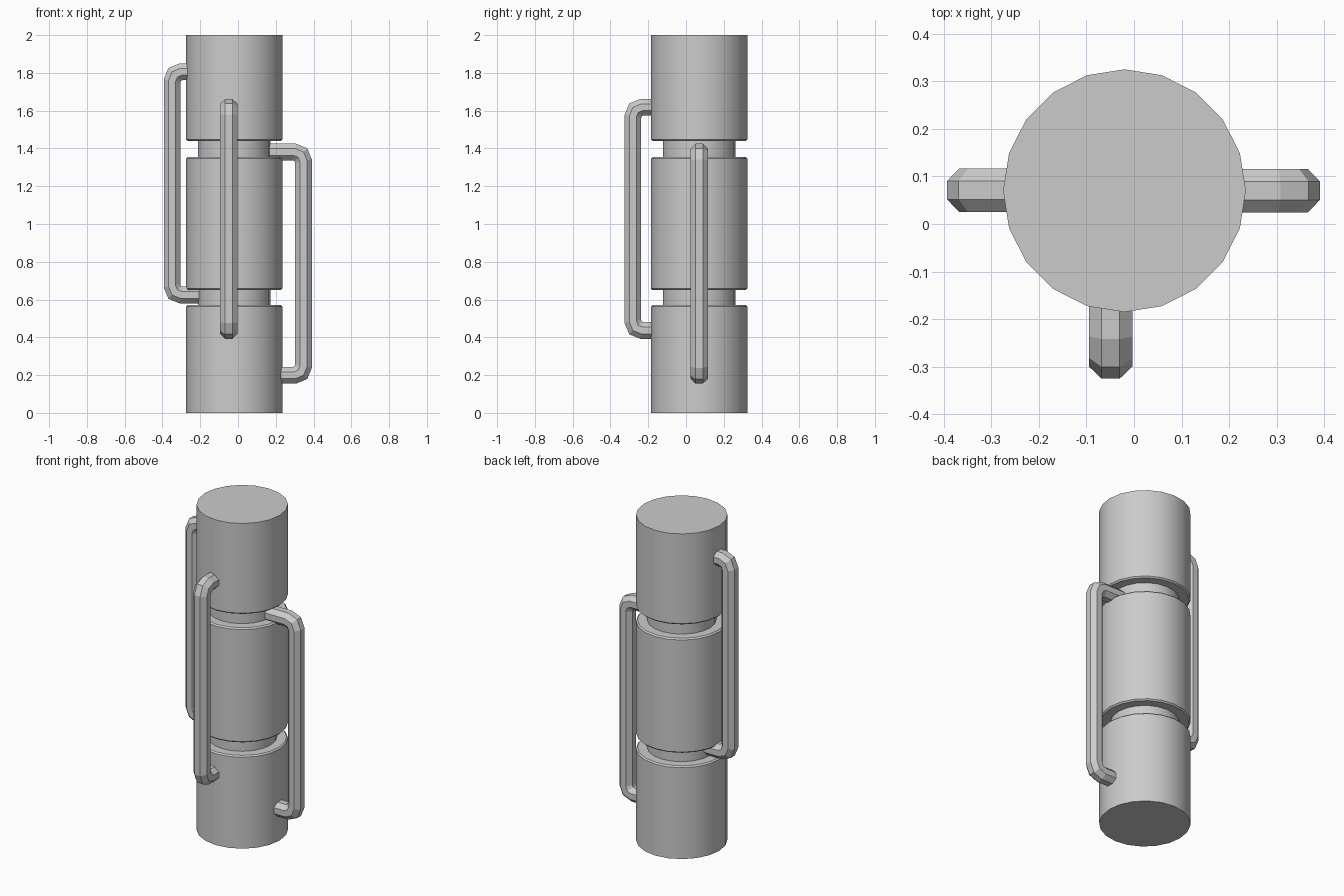
import bpy, bmesh
from math import sin, cos, pi
from mathutils import Vector

if "Cube" in bpy.data.objects:
    bpy.data.objects.remove(bpy.data.objects["Cube"])


def finish(name, bm):
    bmesh.ops.recalc_face_normals(bm, faces=bm.faces)
    me = bpy.data.meshes.new(name)
    bm.to_mesh(me)
    bm.free()
    return me


def add(name, me, loc, rot=0.0):
    ob = bpy.data.objects.new(name, me)
    bpy.context.collection.objects.link(ob)
    ob.location = loc
    ob.rotation_euler = (0, 0, rot)
    return ob


def bridge(bm, rings):
    n = len(rings[0])
    for a, b in zip(rings, rings[1:]):
        for i in range(n):
            bm.faces.new((a[i], a[(i + 1) % n], b[(i + 1) % n], b[i]))
    bm.faces.new(rings[0])
    bm.faces.new(rings[-1])


# Column: turned 20-sided profile with two chamfered grooves
R, G, C = 0.255, 0.193, 0.008
profile = [(R, 0)]
for lo, hi in ((0.57, 0.65), (1.355, 1.44)):
    profile += [(R, lo - C), (R - C, lo), (G, lo),
                (G, hi), (R - C, hi), (R, hi + C)]
profile.append((R, 2))
bm = bmesh.new()
bridge(bm, [[bm.verts.new((r * cos(k * pi / 10), r * sin(k * pi / 10), z))
             for k in range(20)] for r, z in profile])
column = add("column", finish("column", bm), (-0.02, 0.07, 0))
bpy.context.view_layer.objects.active = column
column.select_set(True)
bpy.ops.object.shade_smooth_by_angle(angle=pi / 6)

# Handle: octagonal bar swept along a C-shaped path with chamfered bends
H, T, W, BEND, REACH = 1.27, 0.044, 0.046, 0.048, 0.26
path = [(-REACH, T)]
for cz, start in ((T + BEND, -pi / 2), (H - T - BEND, 0)):
    for k in range(3):
        a = start + k * pi / 4
        path.append((-T - BEND + BEND * cos(a), cz + BEND * sin(a)))
path.append((-REACH, H - T))
pts = [Vector((x, 0, z)) for x, z in path]
bm = bmesh.new()
rings = []
for i, p in enumerate(pts):
    d_in = (p - pts[max(i - 1, 0)]).normalized() if i else (pts[1] - p).normalized()
    d_out = (pts[i + 1] - p).normalized() if i < len(pts) - 1 else d_in
    t = (d_in + d_out).normalized()
    n = Vector((t.z, 0, -t.x)) / t.dot(d_in)
    ring = []
    for k in range(8):
        a = pi / 8 + k * pi / 4
        s = 1 / cos(pi / 8)
        ring.append(bm.verts.new(p + n * (T * s * cos(a)) + Vector((0, W * s * sin(a), 0))))
    rings.append(ring)
bridge(bm, rings)
handle = finish("handle", bm)

# Three staggered handles around the column
add("right_handle", handle, (0.391, 0.07, 0.155))
add("left_handle", handle, (-0.393, 0.071, 0.58), pi)
add("front_handle", handle, (-0.049, -0.325, 0.392), -pi / 2)
